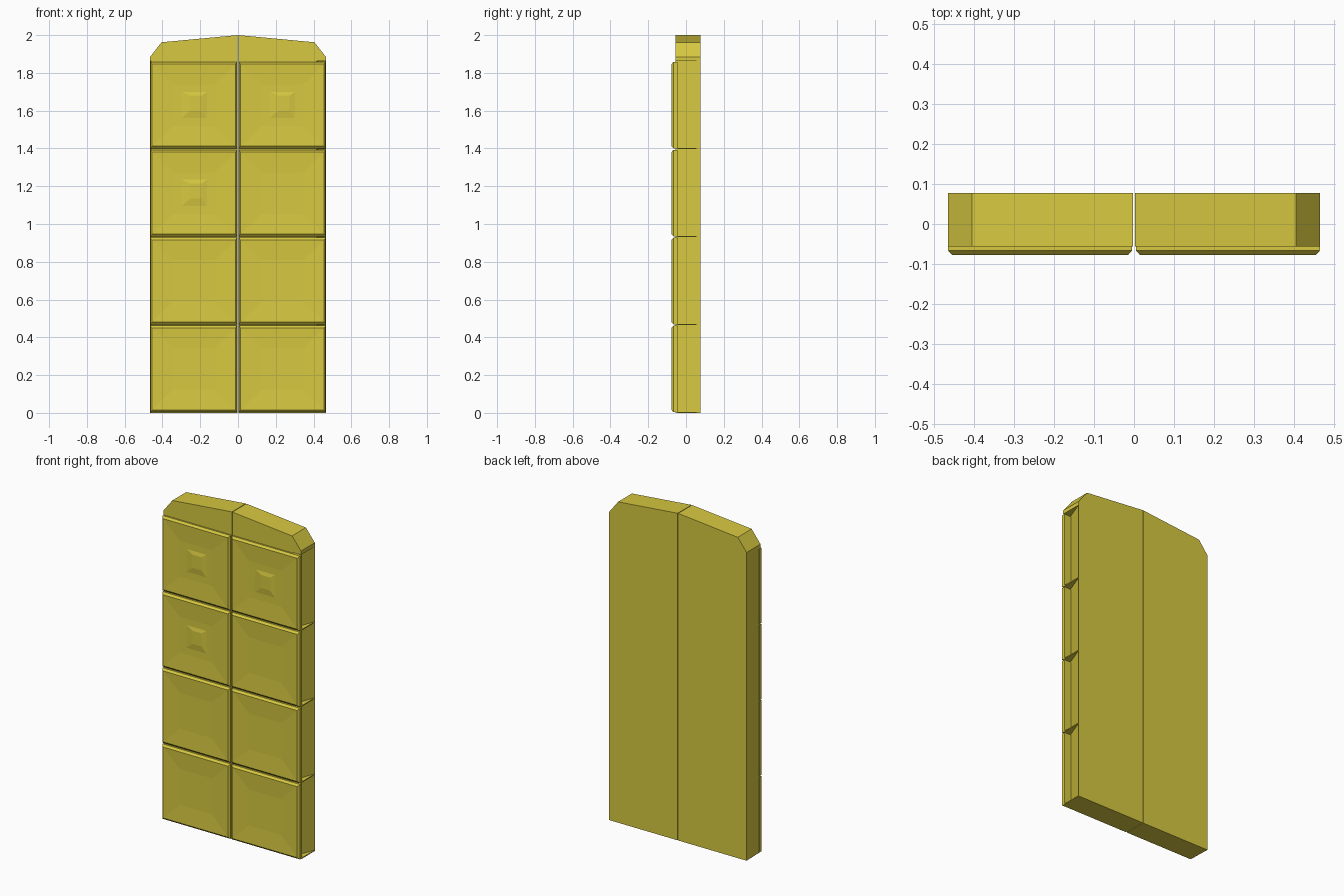
import bpy, bmesh
from mathutils import Vector

cube = bpy.data.objects.get("Cube")
if cube:
    bpy.data.objects.remove(cube, do_unlink=True)

mat = bpy.data.materials.new("mustard_yellow")
mat.use_nodes = True
colour = (0.68, 0.58, 0.052, 1)
mat.diffuse_color = colour
mat.node_tree.nodes["Principled BSDF"].inputs["Base Color"].default_value = colour

W, BACK, FRONT, TOP = 0.465, 0.078, -0.056, 1.862
ROW = TOP / 4


def loft(name, rings):
    """Join rings of points with quads and close both ends."""
    bm = bmesh.new()
    loops = [[bm.verts.new(Vector(p)) for p in ring] for ring in rings]
    for a, b in zip(loops, loops[1:]):
        n = len(a)
        for i in range(n):
            bm.faces.new((a[i], a[(i + 1) % n], b[(i + 1) % n], b[i]))
    bm.faces.new(loops[0])
    bm.faces.new(loops[-1])
    bmesh.ops.recalc_face_normals(bm, faces=bm.faces)
    mesh = bpy.data.meshes.new(name)
    bm.to_mesh(mesh)
    bm.free()
    mesh.materials.append(mat)
    obj = bpy.data.objects.new(name, mesh)
    bpy.context.collection.objects.link(obj)
    return obj


def plan_prism(name, plan, z0, z1):
    return loft(name, [[(x, y, z) for x, y in plan] for z in (z0, z1)])


def rect(x, z, half_w, half_h, y):
    return [(x + i * half_w, y, z + j * half_h)
            for i, j in ((-1, -1), (1, -1), (1, 1), (-1, 1))]


for side, label in ((1, "left"), (-1, "right")):
    # Door leaf; the left leaf's outer wall slants in towards the front
    inset = 0.05 if side > 0 else 0.004
    plan = [(side * 0.002, FRONT), (side * (W - inset), FRONT),
            (side * W, BACK), (side * 0.002, BACK)]
    plan_prism(label + "_door_leaf", plan, 0, TOP)

    # Angled cap
    outline = [(0.002, TOP), (W, TOP), (W, 1.885), (0.405, 1.962), (0.002, 2.0)]
    loft(label + "_top_cap", [[(side * x, y, z) for x, z in outline]
                              for y in (FRONT, BACK)])

    for row in range(4):
        z = (row + 0.5) * ROW
        x = side * (W / 2 + 0.002)
        # Bevelled panel with a shallow dished face
        loft(f"{label}_panel_{row + 1}", [
            rect(x, z, 0.230, 0.229, FRONT + 0.01),
            rect(x, z, 0.230, 0.229, -0.066),
            rect(x, z, 0.220, 0.217, -0.077),
            rect(x, z, 0.110, 0.110, -0.072)])
        # Ledge under each panel
        if side > 0:
            ledge = [(0.3, FRONT), (W, FRONT), (W, BACK), (0.3, BACK)]
            plan_prism(f"{label}_ledge_{row + 1}", ledge, row * ROW, row * ROW + 0.006)

# Small raised centres on the upper panels
for name, x, row in (("left_upper_stud", 1, 3), ("right_upper_stud", -1, 3),
                     ("right_middle_stud", -1, 2)):
    x, z = x * W / 2, (row + 0.5) * ROW
    loft(name, [rect(x, z, 0.075, 0.075, -0.071),
                rect(x + 0.01, z + 0.01, 0.03, 0.04, -0.077)])
